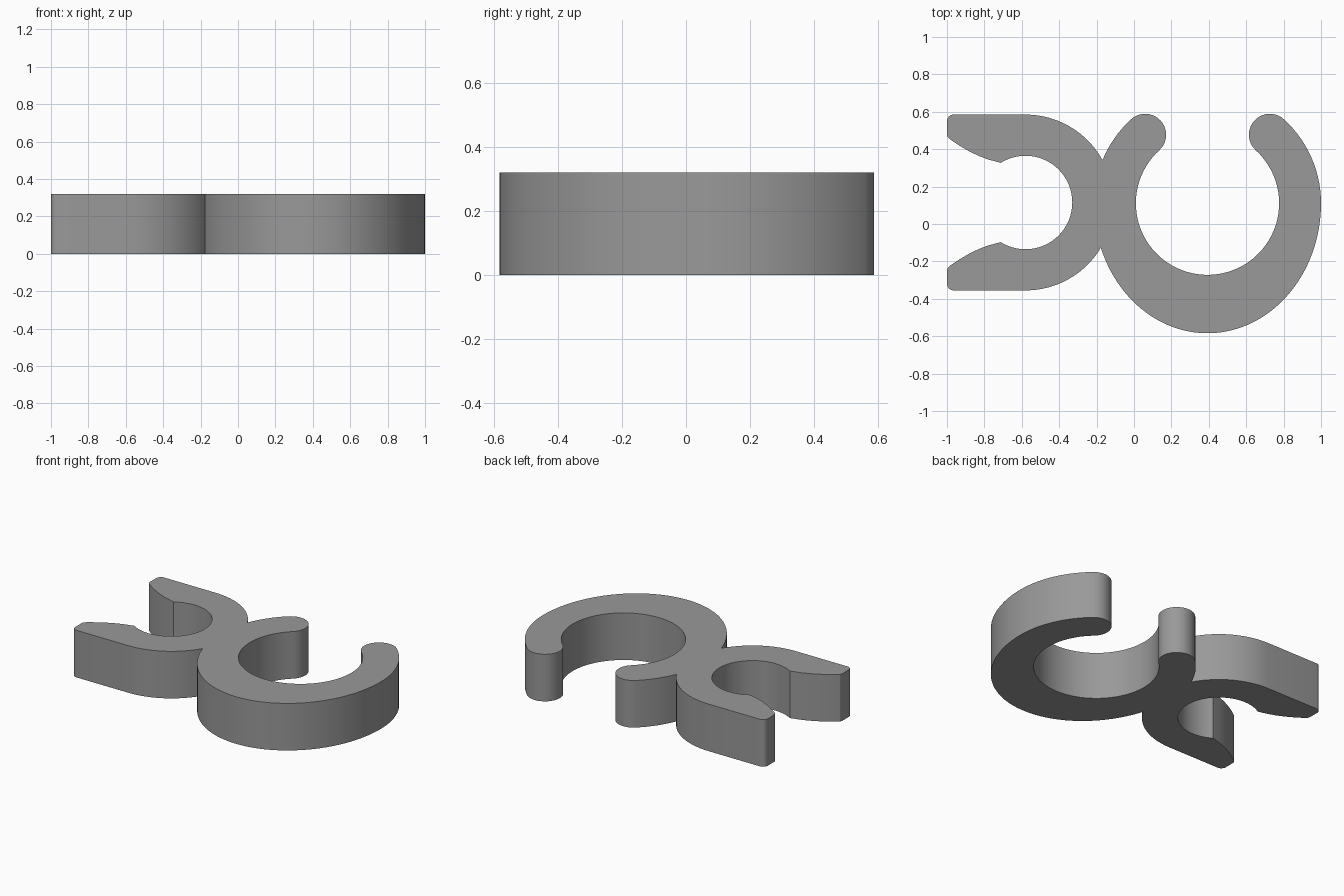
import bpy, bmesh
from math import sin, cos, radians

if "Cube" in bpy.data.objects:
    bpy.data.objects.remove(bpy.data.objects["Cube"])

HEIGHT = 0.32
RING = (0.393, 0.111)    # centre of the large open ring
FORK = (-0.58, 0.115)    # centre of the small fork


def arc(c, rx, ry, a0, a1, n):
    """Points on an ellipse arc, angles in degrees."""
    return [(c[0] + rx * cos(radians(a0 + (a1 - a0) * i / n)),
             c[1] + ry * sin(radians(a0 + (a1 - a0) * i / n))) for i in range(n + 1)]


def polar(c, r, a):
    return (c[0] + r * cos(radians(a)), c[1] + r * sin(radians(a)))


# Large ring: left arm, rounded tip, inner bore, rounded tip, thick lower rim
R_OUT, R_IN, GAP = 0.607, 0.383, 47.7
R_MID, R_TIP = (R_OUT + R_IN) / 2, (R_OUT - R_IN) / 2
outline = arc(RING, R_OUT, R_OUT, 157.9, 180 - GAP, 8)
outline += arc(polar(RING, R_MID, 180 - GAP), R_TIP, R_TIP, 180 - GAP, -GAP, 20)
outline += arc(RING, R_IN, R_IN, 180 - GAP, 360 + GAP, 64)
outline += arc(polar(RING, R_MID, GAP), R_TIP, R_TIP, 180 + GAP, GAP, 20)
outline += arc(RING, R_OUT, R_OUT, GAP, 0, 14)
outline += arc(RING, R_OUT, 0.695, 0, -159.8, 56)

# Fork prong end, upper side: outer rounded corner, end face, bulged lead-in
prong = arc((-0.965, 0.55), 0.035, 0.035, 90, 180, 6)
prong += [(-1.0, 0.478), (-0.995, 0.464), (-0.982, 0.452), (-0.935, 0.42),
          (-0.88, 0.388), (-0.83, 0.364), (-0.78, 0.345), (-0.72, 0.329)]
lower_prong = [(x, 2 * FORK[1] - y) for x, y in prong]

# Fork: lower outer side, lower prong, bore, upper prong, upper outer side
outline += arc(FORK, 0.47, 0.47, -30.85, -90, 20)
outline += lower_prong
outline += arc(FORK, 0.25, 0.25, -122, 122, 44)
outline += prong[::-1]
outline += arc(FORK, 0.47, 0.47, 90, 29.1, 20)

# Drop repeated points where arcs meet
clean = []
for p in outline:
    if not clean or abs(p[0] - clean[-1][0]) + abs(p[1] - clean[-1][1]) > 0.002:
        clean.append(p)
if abs(clean[0][0] - clean[-1][0]) + abs(clean[0][1] - clean[-1][1]) < 0.004:
    clean.pop()

# Extrude the outline into the clip
bm = bmesh.new()
base = bm.faces.new([bm.verts.new((x, y, 0)) for x, y in clean])
extruded = bmesh.ops.extrude_face_region(bm, geom=[base], use_keep_orig=True)
top = [v for v in extruded["geom"] if isinstance(v, bmesh.types.BMVert)]
bmesh.ops.translate(bm, verts=top, vec=(0, 0, HEIGHT))
bmesh.ops.recalc_face_normals(bm, faces=bm.faces)
bmesh.ops.triangulate(bm, faces=[f for f in bm.faces if len(f.verts) > 4])
mesh = bpy.data.meshes.new("double_clip")
bm.to_mesh(mesh)
bm.free()

grey = bpy.data.materials.new("grey plastic")
grey.diffuse_color = (0.32, 0.32, 0.32, 1)
grey.use_nodes = True
grey.node_tree.nodes["Principled BSDF"].inputs["Base Color"].default_value = grey.diffuse_color
mesh.materials.append(grey)

clip = bpy.data.objects.new("double_clip", mesh)
bpy.context.collection.objects.link(clip)
bpy.context.view_layer.objects.active = clip
clip.select_set(True)
bpy.ops.object.shade_smooth_by_angle(angle=radians(25))
